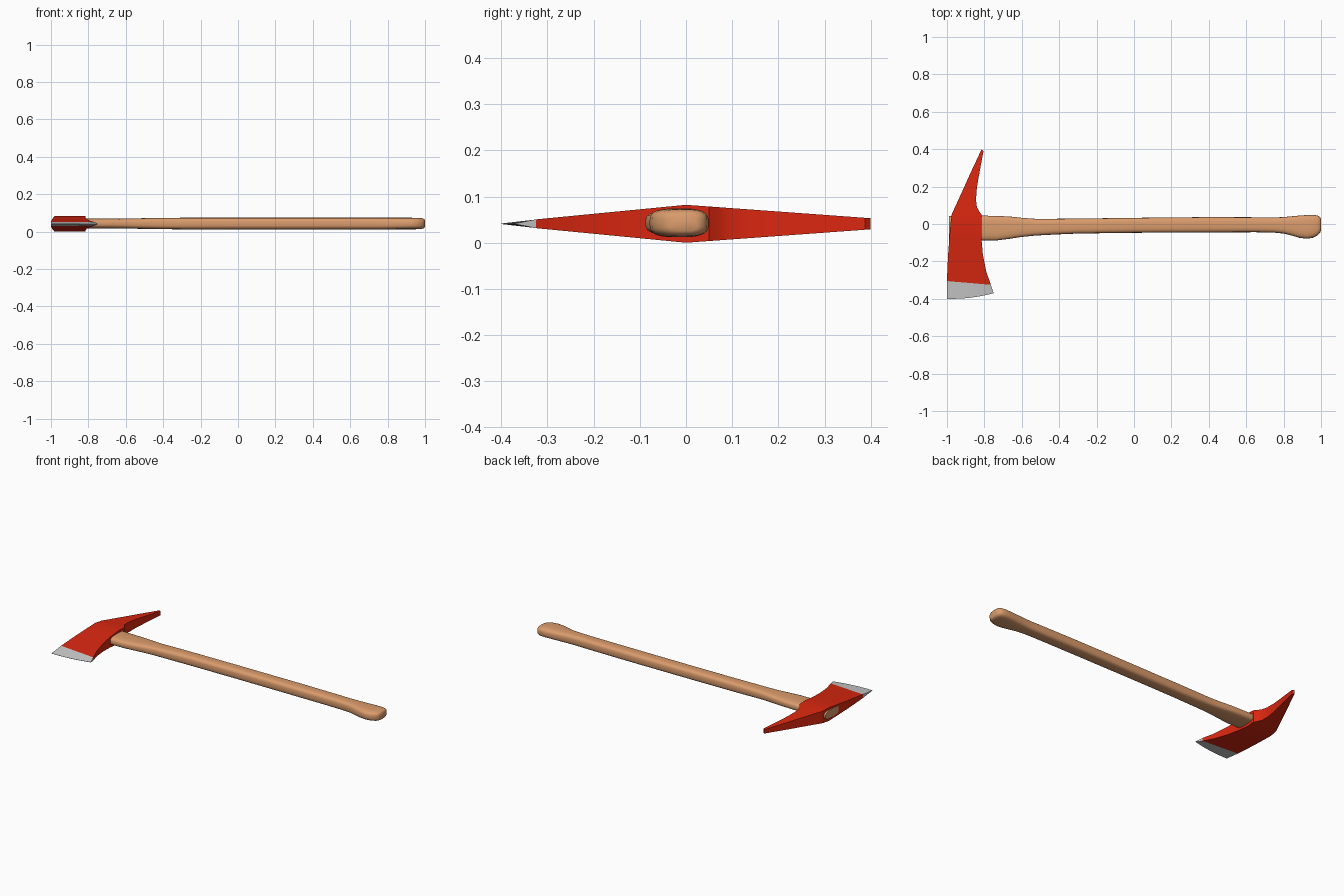
import bpy, math

if "Cube" in bpy.data.objects:
    bpy.data.objects.remove(bpy.data.objects["Cube"])

ZC = 0.041  # mid height of the head


def material(name, rgb):
    m = bpy.data.materials.new(name)
    m.diffuse_color = (*rgb, 1)
    m.use_nodes = True
    m.node_tree.nodes["Principled BSDF"].inputs["Base Color"].default_value = m.diffuse_color
    return m


def loft(name, rings, mat=None, caps=(True, True), angle=30):
    """Skin a series of closed rings with equal point counts."""
    n = len(rings[0])
    verts = [p for r in rings for p in r]
    faces = [(i * n + j, i * n + (j + 1) % n, (i + 1) * n + (j + 1) % n, (i + 1) * n + j)
             for i in range(len(rings) - 1) for j in range(n)]
    if caps[0]:
        faces.append(tuple(reversed(range(n))))
    if caps[1]:
        faces.append(tuple(range((len(rings) - 1) * n, len(rings) * n)))
    me = bpy.data.meshes.new(name)
    me.from_pydata(verts, [], faces)
    ob = bpy.data.objects.new(name, me)
    bpy.context.collection.objects.link(ob)
    if mat:
        me.materials.append(mat)
    bpy.ops.object.select_all(action='DESELECT')
    ob.select_set(True)
    bpy.context.view_layer.objects.active = ob
    bpy.ops.object.mode_set(mode='EDIT')
    bpy.ops.mesh.select_all(action='SELECT')
    bpy.ops.mesh.normals_make_consistent(inside=False)
    bpy.ops.object.mode_set(mode='OBJECT')
    bpy.ops.object.shade_smooth_by_angle(angle=math.radians(angle))
    return ob


def half_thickness(y):
    """Head is thickest at the eye and tapers both ways."""
    if y > 0:
        return 0.041 - 0.029 * y / 0.4
    if y > -0.33:
        return 0.041 - 0.032 * -y / 0.33
    return max(0.0006, 0.009 * (y + 0.4) / 0.07)


COLS = 8


def head_ring(left, right, bow=0.0, edge=None):
    """Flat section between an outer and an inner outline point."""
    pts = []
    for i in range(COLS + 1):
        t = i / COLS
        x = left[0] + (right[0] - left[0]) * t
        y = left[1] + (right[1] - left[1]) * t - bow * 4 * t * (1 - t)
        pts.append((x, y, half_thickness(y) if edge is None else edge))
    return ([(x, y, ZC + h) for x, y, h in pts]
            + [(x, y, ZC - h) for x, y, h in reversed(pts)])


red = material("red_paint", (0.7, 0.02, 0.005))
wood = material("wood", (0.7, 0.33, 0.15))

# Axe head: (outer x, outer y, inner x, inner y) from the blade to the spike tip
outline = [(-1.0, -0.305, -0.765, -0.325), (-0.998, -0.25, -0.79, -0.255),
           (-0.994, -0.165, -0.808, -0.165), (-0.988, -0.085, -0.815, -0.085),
           (-0.981, 0.0, -0.815, 0.0), (-0.975, 0.05, -0.815, 0.05),
           (-0.969, 0.065, -0.828, 0.068), (-0.957, 0.09, -0.84, 0.09),
           (-0.939, 0.13, -0.845, 0.13), (-0.909, 0.195, -0.84, 0.195),
           (-0.878, 0.265, -0.828, 0.265), (-0.845, 0.335, -0.815, 0.335),
           (-0.815, 0.4, -0.805, 0.388)]
rings = [head_ring((a, b), (c, d)) for a, b, c, d in outline]
loft("axe_head", rings, red, caps=(False, True))

# Bare steel cutting edge, slightly bowed
loft("cutting_edge", [head_ring((-1.0, -0.4), (-0.75, -0.37), 0.009, 0.0006), rings[0]],
     caps=(True, False))

# Handle: (x, low y, high y, half height), running through the eye to the knob
profile = [(-0.988, -0.09, 0.042, 0.026), (-0.815, -0.088, 0.045, 0.026),
           (-0.735, -0.088, 0.043, 0.026), (-0.665, -0.079, 0.04, 0.0265),
           (-0.60, -0.069, 0.033, 0.027), (-0.53, -0.062, 0.028, 0.028),
           (-0.42, -0.056, 0.028, 0.030), (-0.30, -0.051, 0.029, 0.031),
           (0.0, -0.047, 0.033, 0.031), (0.4, -0.045, 0.037, 0.031),
           (0.65, -0.044, 0.036, 0.031), (0.75, -0.046, 0.035, 0.031),
           (0.80, -0.051, 0.037, 0.031), (0.84, -0.061, 0.041, 0.031),
           (0.885, -0.074, 0.045, 0.031), (0.925, -0.079, 0.048, 0.031),
           (0.955, -0.074, 0.049, 0.0305), (0.98, -0.062, 0.046, 0.029),
           (0.994, -0.048, 0.038, 0.025), (1.0, -0.035, 0.025, 0.018)]


def handle_ring(x, y0, y1, h, n=28, power=2 / 3.2):
    ring = []
    for k in range(n):
        a = 2 * math.pi * k / n
        c, s = math.cos(a), math.sin(a)
        ring.append((x,
                     (y0 + y1) / 2 + (y1 - y0) / 2 * math.copysign(abs(c) ** power, c),
                     0.043 + h * math.copysign(abs(s) ** power, s)))
    return ring


loft("handle", [handle_ring(*p) for p in profile], wood, angle=50)
